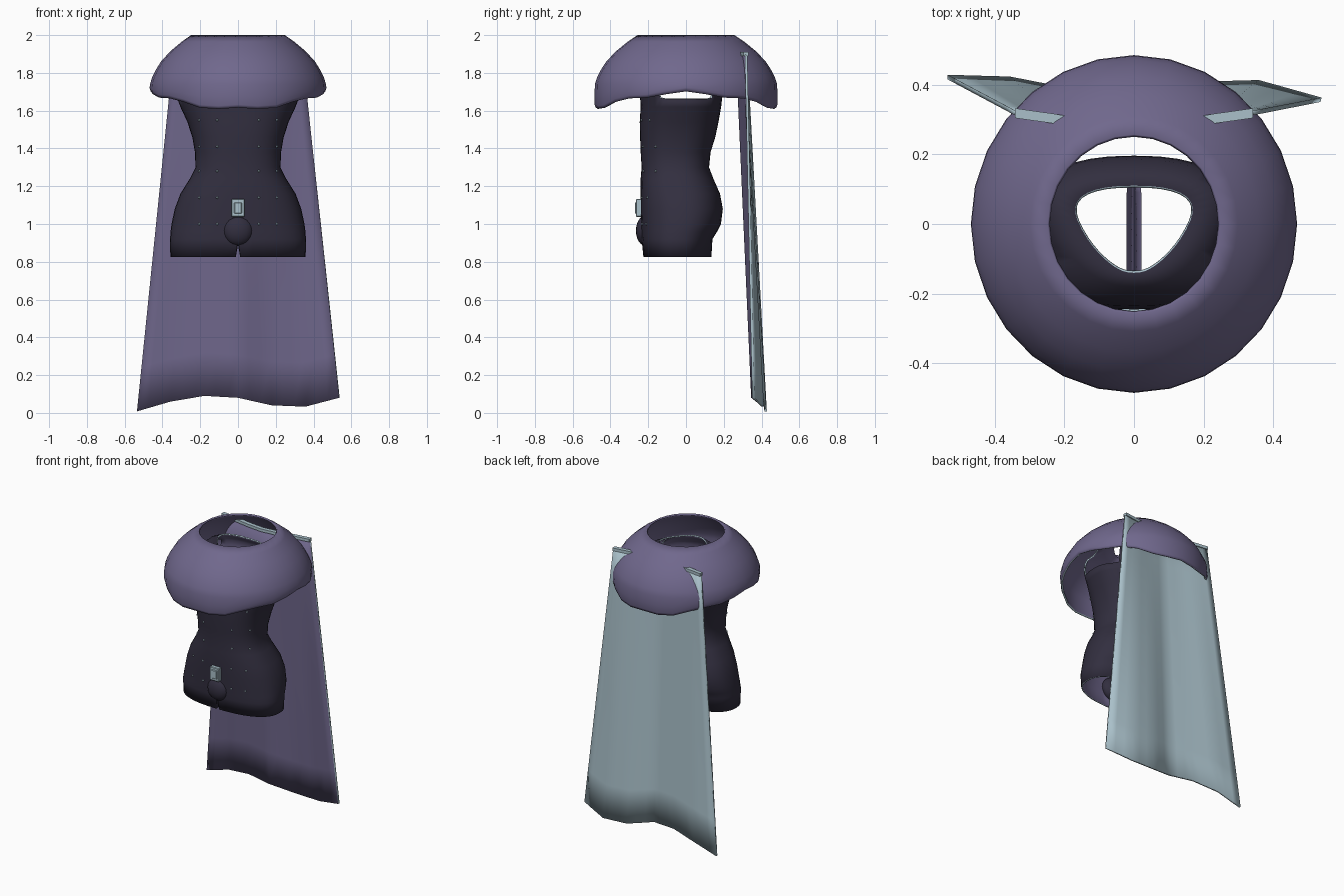
import bpy, bmesh, math
from mathutils import Vector

if "Cube" in bpy.data.objects:
    bpy.data.objects.remove(bpy.data.objects["Cube"])


def material(name, rgb):
    m = bpy.data.materials.new(name)
    m.diffuse_color = (*rgb, 1)
    m.use_nodes = True
    m.node_tree.nodes["Principled BSDF"].inputs["Base Color"].default_value = m.diffuse_color
    return m


PURPLE = material("dusty purple", (0.162, 0.138, 0.265))
LIGHT = material("pale blue grey", (0.40, 0.53, 0.59))
DARK = material("dark indigo", (0.032, 0.028, 0.050))


def finish(name, bm, mats, thickness=0, inner=0, rim=0, angle=40):
    """Turn a bmesh into a smooth shaded object, optionally given thickness."""
    mesh = bpy.data.meshes.new(name)
    bm.to_mesh(mesh)
    bm.free()
    ob = bpy.data.objects.new(name, mesh)
    bpy.context.collection.objects.link(ob)
    for m in mats:
        mesh.materials.append(m)
    if thickness:
        s = ob.modifiers.new("thickness", 'SOLIDIFY')
        s.thickness = thickness
        s.offset = -1
        s.material_offset = inner
        s.material_offset_rim = rim
    bpy.ops.object.select_all(action='DESELECT')
    ob.select_set(True)
    bpy.context.view_layer.objects.active = ob
    bpy.ops.object.shade_smooth_by_angle(angle=math.radians(angle))
    return ob


def bridge(bm, lower, upper):
    n = len(lower)
    return [bm.faces.new((lower[i], lower[(i + 1) % n], upper[(i + 1) % n], upper[i]))
            for i in range(n)]


def lerp_list(values, t):
    f = t * (len(values) - 1)
    i = min(int(f), len(values) - 2)
    return values[i] + (values[i + 1] - values[i]) * (f - i)


# Mantle: open dome with a wavy hem
SEG = 28
bm = bmesh.new()


def mantle_ring(r, z_of):
    ring = []
    for i in range(SEG):
        a = 2 * math.pi * i / SEG
        ring.append(bm.verts.new((r * math.cos(a), 1.035 * r * math.sin(a), z_of(a))))
    return ring


def hem(a):
    return 1.65 + 0.043 * math.cos(2 * a) + 0.009 * math.cos(8 * a)


rows = [mantle_ring(0.462, hem),
        mantle_ring(0.467, lambda a: hem(a) + 0.016),
        mantle_ring(0.468, lambda a: (hem(a) + 1.74) / 2)]
for z, r in ((1.74, .466), (1.775, .455), (1.815, .436), (1.86, .408),
             (1.915, .358), (1.965, .298), (2.0, .248)):
    rows.append(mantle_ring(r, lambda a, z=z: z))
for k in range(len(rows) - 1):
    for f in bridge(bm, rows[k], rows[k + 1]):
        f.material_index = 0 if k == 0 else 2
finish("mantle", bm, [PURPLE, LIGHT, PURPLE, PURPLE], 0.012, inner=2, rim=1)

# Torso sections: height, half width, front y, back y, narrowing toward the front
SECTIONS = [(.92, .360, -.235, .140, 0), (.96, .357, -.236, .165, 0),
            (1.0, .352, -.237, .185, 0), (1.08, .335, -.24, .195, 0),
            (1.16, .305, -.24, .18, 0), (1.24, .255, -.24, .145, 0),
            (1.30, .225, -.235, .122, 0), (1.38, .228, -.24, .13, 0),
            (1.46, .242, -.243, .155, 0), (1.54, .268, -.245, .172, 0),
            (1.62, .305, -.24, .186, 0), (1.67, .325, -.243, .192, 0),
            (1.71, .335, -.245, .196, 0), (1.75, .335, -.24, .196, 0),
            (1.79, .32, -.235, .194, 0), (1.83, .285, -.215, .185, .1),
            (1.87, .225, -.18, .155, .3), (1.905, .15, -.14, .11, .45)]
N, POW = 40, 2.4


def section_point(s, a):
    z, rx, yf, yb, taper = s
    c, d = math.cos(a), math.sin(a)
    y = math.copysign(abs(d) ** (2 / POW), d)
    x = math.copysign(abs(c) ** (2 / POW), c) * rx * (1 + taper * y)
    return Vector((x, (yf + yb) / 2 + y * (yb - yf) / 2, z))


# Torso shell with neck, arm and leg openings
bm = bmesh.new()
rings = [[bm.verts.new(section_point(s, 2 * math.pi * i / N)) for i in range(N)]
         for s in SECTIONS]
for lo, up in zip(rings, rings[1:]):
    bridge(bm, lo, up)
base = rings[0]
front, back = base[N * 3 // 4], base[N // 4]
K = 7
seam = []                                   # crotch strip from back to front
for k in range(1, K + 1):
    t = k / (K + 1)
    p = back.co.lerp(front.co, t)
    p.z -= 0.03 * math.sin(math.pi * t)
    seam.append(bm.verts.new(p))
half = N // 4
right = [base[(i + N) % N] for i in range(-half, half + 1)] + seam
left = [base[i] for i in range(half, 3 * half + 1)] + seam[::-1]
for side, loop in ((1, right), (-1, left)):
    leg = []
    for v in loop:
        x = v.co.x * 0.995
        if abs(v.co.x) < 0.05:
            x = side * (0.012 + 0.2 * abs(v.co.x))
        leg.append(bm.verts.new((x, v.co.y * 0.96, 0.825)))
    bridge(bm, leg, loop)
holes = []
for f in bm.faces:
    c = f.calc_center_median()
    if 1.67 < c.z < 1.82 and abs(c.x) > 0.24 and -0.13 < c.y < 0.13:
        holes.append(f)
bmesh.ops.delete(bm, geom=holes, context='FACES')
arm_rim = [v for v in bm.verts if v.is_boundary and 1.6 < v.co.z < 1.86]
for _ in range(2):
    bmesh.ops.smooth_vert(bm, verts=arm_rim, factor=0.3,
                          use_axis_x=True, use_axis_y=True, use_axis_z=True)
bmesh.ops.recalc_face_normals(bm, faces=bm.faces)
finish("torso_suit", bm, [DARK, PURPLE, LIGHT], 0.009, inner=1, rim=2, angle=60)

# Front pouch
bm = bmesh.new()
bmesh.ops.create_uvsphere(bm, u_segments=20, v_segments=12, radius=1)
bmesh.ops.scale(bm, vec=(.08, .05, .08), verts=bm.verts)
bmesh.ops.translate(bm, vec=(0, -.215, .965), verts=bm.verts)
finish("front_pouch", bm, [DARK])

# Studs in rows on the torso front
bm = bmesh.new()
for z in (1.0, 1.14, 1.28, 1.41, 1.55):
    i = max(k for k in range(len(SECTIONS) - 1) if SECTIONS[k][0] <= z)
    a, b = SECTIONS[i], SECTIONS[i + 1]
    t = (z - a[0]) / (b[0] - a[0])
    s = [p + (q - p) * t for p, q in zip(a, b)]
    for x in (-.205, -.11, .11, .205):
        y = (1 - (abs(x) / s[1]) ** POW) ** (1 / POW)
        y = (s[2] + s[3]) / 2 - y * (s[3] - s[2]) / 2
        new = bmesh.ops.create_icosphere(bm, subdivisions=1, radius=0.007)["verts"]
        bmesh.ops.translate(bm, vec=(x, y, z), verts=new)
finish("studs", bm, [LIGHT])


# Belt buckle: block with a raised inner plate
def box(name, center, size, mat):
    bm = bmesh.new()
    bmesh.ops.create_cube(bm, size=1)
    bmesh.ops.scale(bm, vec=size, verts=bm.verts)
    bmesh.ops.translate(bm, vec=center, verts=bm.verts)
    bmesh.ops.bevel(bm, geom=bm.edges[:], offset=0.004, segments=1, affect='EDGES')
    finish(name, bm, [mat], angle=20)


box("buckle", (0, -.25, 1.085), (.07, .03, .095), LIGHT)
box("buckle_plate", (0, -.266, 1.085), (.042, .01, .06), LIGHT)

# Cape: folded sheet from a straight top to a wavy bottom
TOP_Y = [.312, .296, .276, .264, .276, .296, .312]
LOW_Y = [.415, .41, .375, .345, .395, .40, .35]
LOW_Z = [.008, .06, .09, .08, .04, .033, .08]
COLS, ROWS = 18, 8
bm = bmesh.new()
grid = []
for r in range(ROWS + 1):
    t = r / ROWS
    row = []
    for c in range(COLS + 1):
        u = c / COLS
        x = (2 * u - 1) * (0.535 + (0.342 - 0.535) * t)
        y = lerp_list(LOW_Y, u) * (1 - t) + lerp_list(TOP_Y, u) * t
        z = lerp_list(LOW_Z, u) * (1 - t) + 1.9 * t
        row.append(bm.verts.new((x, y, z)))
    grid.append(row)
for lo, up in zip(grid, grid[1:]):
    for c in range(COLS):
        bm.faces.new((lo[c], lo[c + 1], up[c + 1], up[c]))
top_line = [v.co.copy() for v in grid[-1]]
finish("cape", bm, [PURPLE, LIGHT], 0.013, inner=1, rim=1)

# Thick rolled edge along the top of the cape
bm = bmesh.new()
bar = []
for p in top_line:
    bar.append([bm.verts.new(p + Vector((0, 0.006 + dy, dz)))
                for dy, dz in ((-.014, -.01), (.014, -.01), (.014, .01), (-.014, .01))])
for a, b in zip(bar, bar[1:]):
    bridge(bm, a, b)
bm.faces.new(bar[0])
bm.faces.new(bar[-1])
bmesh.ops.recalc_face_normals(bm, faces=bm.faces)
finish("cape_top_edge", bm, [LIGHT])
